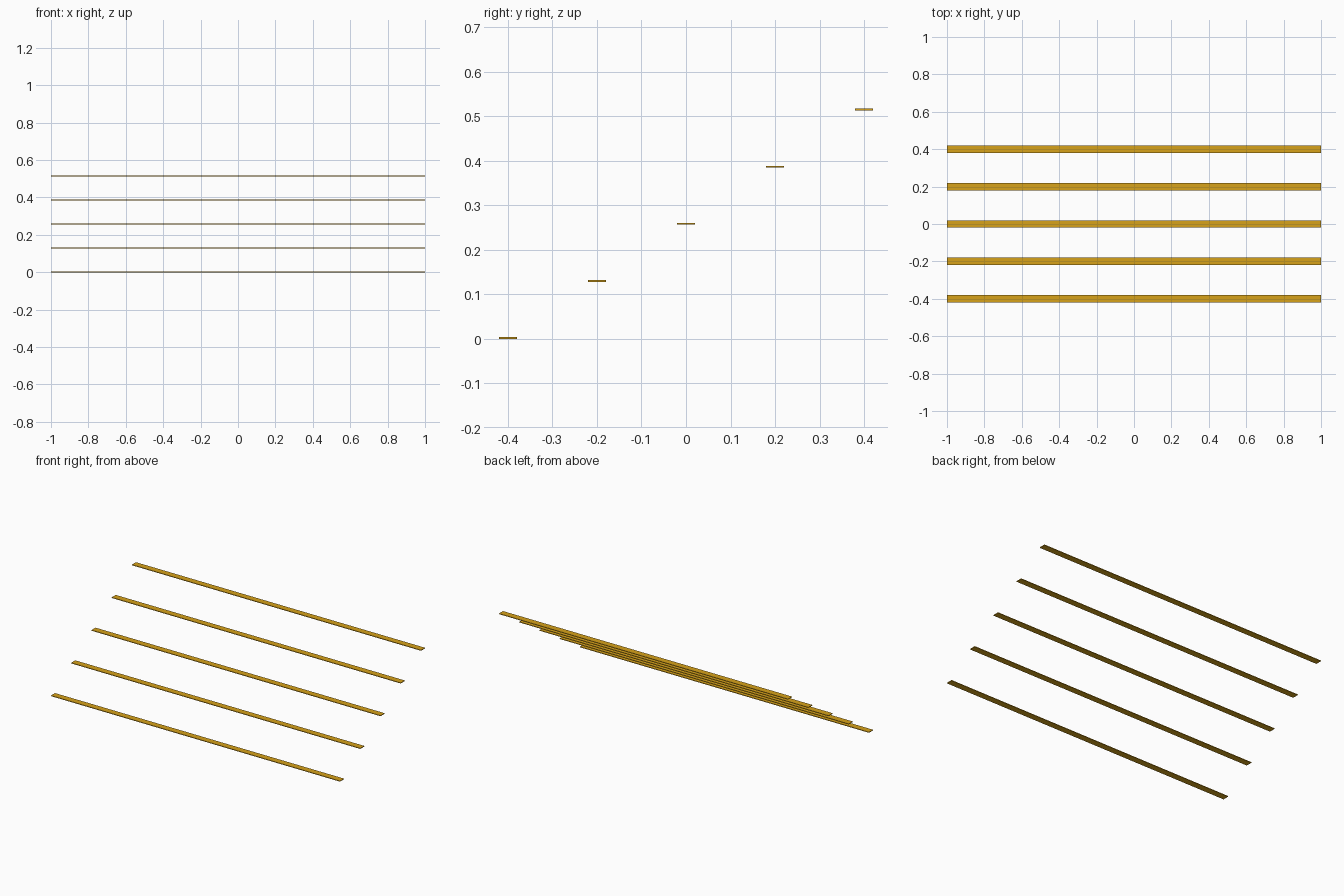
import bpy

if "Cube" in bpy.data.objects:
    bpy.data.objects.remove(bpy.data.objects["Cube"])

# Shared slat material
mat = bpy.data.materials.new("ochre")
mat.diffuse_color = (0.68, 0.36, 0.01, 1)
mat.use_nodes = True
mat.node_tree.nodes["Principled BSDF"].inputs["Base Color"].default_value = mat.diffuse_color

LENGTH, WIDTH, THICK = 2.0, 0.04, 0.004
STEP_Y, STEP_Z = 0.2, 0.1282


def slat(i):
    """One thin flat slat, stepped back and up."""
    bpy.ops.mesh.primitive_cube_add(
        size=1, location=(0, -0.4 + i * STEP_Y, THICK / 2 + i * STEP_Z))
    ob = bpy.context.object
    ob.name = f"slat_{i + 1}"
    ob.scale = (LENGTH, WIDTH, THICK)
    bpy.ops.object.transform_apply(location=False, rotation=False, scale=True)
    ob.data.materials.append(mat)


# Rising row of five slats
for i in range(5):
    slat(i)
